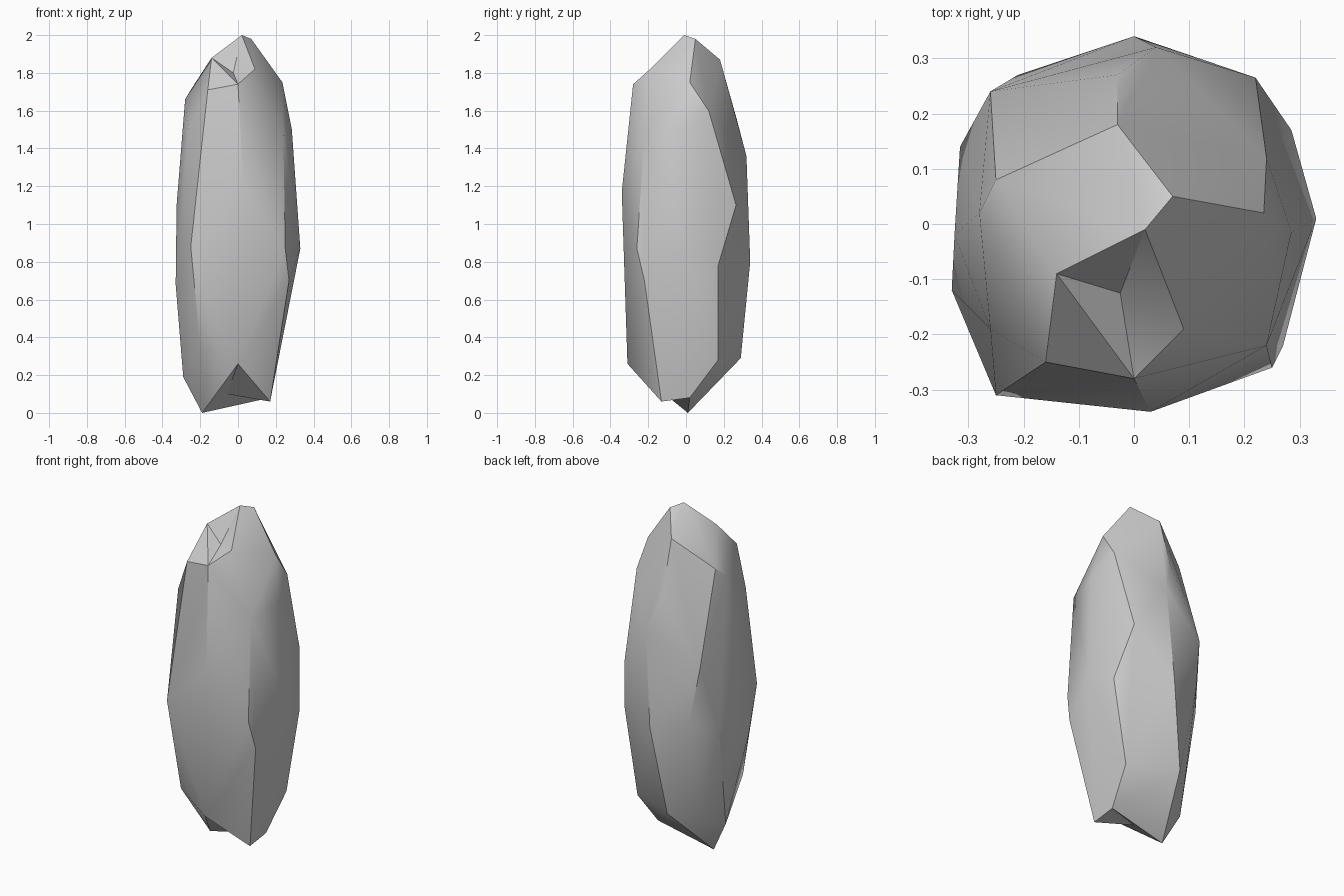
import bpy, bmesh
from mathutils import Vector

if "Cube" in bpy.data.objects:
    bpy.data.objects.remove(bpy.data.objects["Cube"])

# Corner points of the rock, grouped in rough rings from crown to foot
crown = [(.02, -.01, 2), (.07, .05, 1.98), (-.14, -.09, 1.88), (-.03, .18, 1.87),
         (.09, -.19, 1.82), (0, -.28, 1.74), (-.16, -.25, 1.71)]
shoulder = [(.235, .02, 1.75), (-.25, .08, 1.71), (-.28, .02, 1.66), (.24, .12, 1.6),
            (-.03, .27, 1.55), (.285, -.015, 1.5), (.24, -.22, 1.47), (-.26, -.19, 1.5)]
waist = [(.04, .32, 1.36), (-.26, .24, 1.18), (.03, -.34, 1.17), (.22, .265, 1.1),
         (-.325, -.02, 1.1), (-.25, -.31, .88), (.25, -.26, .87), (.33, .01, .87),
         (0, .34, .8), (-.315, .14, .8), (.285, .17, .78), (.27, -.22, .7), (-.33, -.12, .68),
         (-.21, .27, .85)]
foot = [(-.2, -.25, .35), (-.08, .29, .29), (.2, .17, .28), (0, -.31, .26), (-.22, .15, .26),
        (-.29, .04, .19), (.17, .02, .08), (.17, -.13, .06), (-.19, .01, 0)]
points = [Vector(p) for p in crown + shoulder + waist + foot]


def outer_shell(pts):
    """Every triangle that has all other points behind it."""
    # a tiny nudge keeps four points from sharing one plane
    pts = [p + Vector((i * 37 % 11, i * 53 % 13, i * 29 % 7)) * 1e-5 for i, p in enumerate(pts)]
    tris, n = [], len(pts)
    for i in range(n):
        for j in range(i + 1, n):
            for k in range(j + 1, n):
                normal = (pts[j] - pts[i]).cross(pts[k] - pts[i])
                sides = [normal.dot(pts[m] - pts[i]) > 0 for m in range(n) if m not in (i, j, k)]
                if not any(sides):
                    tris.append((i, j, k))
                elif all(sides):
                    tris.append((i, k, j))
    return tris


def chip(where, dent):
    """Split the ridge passing nearest to a spot and push its middle inwards."""
    edges = [(t[i], t[i - 1]) for t in faces for i in range(3)]
    a, b = min(edges, key=lambda e: ((points[e[0]] + points[e[1]]) / 2 - Vector(where)).length)
    new = len(points)
    points.append(Vector(dent))
    for t in [t for t in faces if a in t and b in t]:
        faces.remove(t)
        faces.extend([tuple(new if v == a else v for v in t), tuple(new if v == b else v for v in t)])


# Faceted shell with chipped hollows at the tip and underneath
faces = outer_shell(points)
chip((-.01, -.14, 1.86), (-.025, -.125, 1.80))
chip((-.01, -.06, .03), (-.06, -.07, .10))

bm = bmesh.new()
verts = [bm.verts.new(p) for p in points]
for t in faces:
    bm.faces.new([verts[i] for i in t])
for v in [v for v in verts if not v.link_faces]:
    bm.verts.remove(v)
bmesh.ops.recalc_face_normals(bm, faces=bm.faces[:])
mesh = bpy.data.meshes.new("standing_rock")
bm.to_mesh(mesh)
bm.free()
rock = bpy.data.objects.new("standing_rock", mesh)
bpy.context.collection.objects.link(rock)

# Soft shading over shallow facets, crisp ridges elsewhere
bpy.context.view_layer.objects.active = rock
rock.select_set(True)
bpy.ops.object.shade_smooth_by_angle(angle=0.5236)
